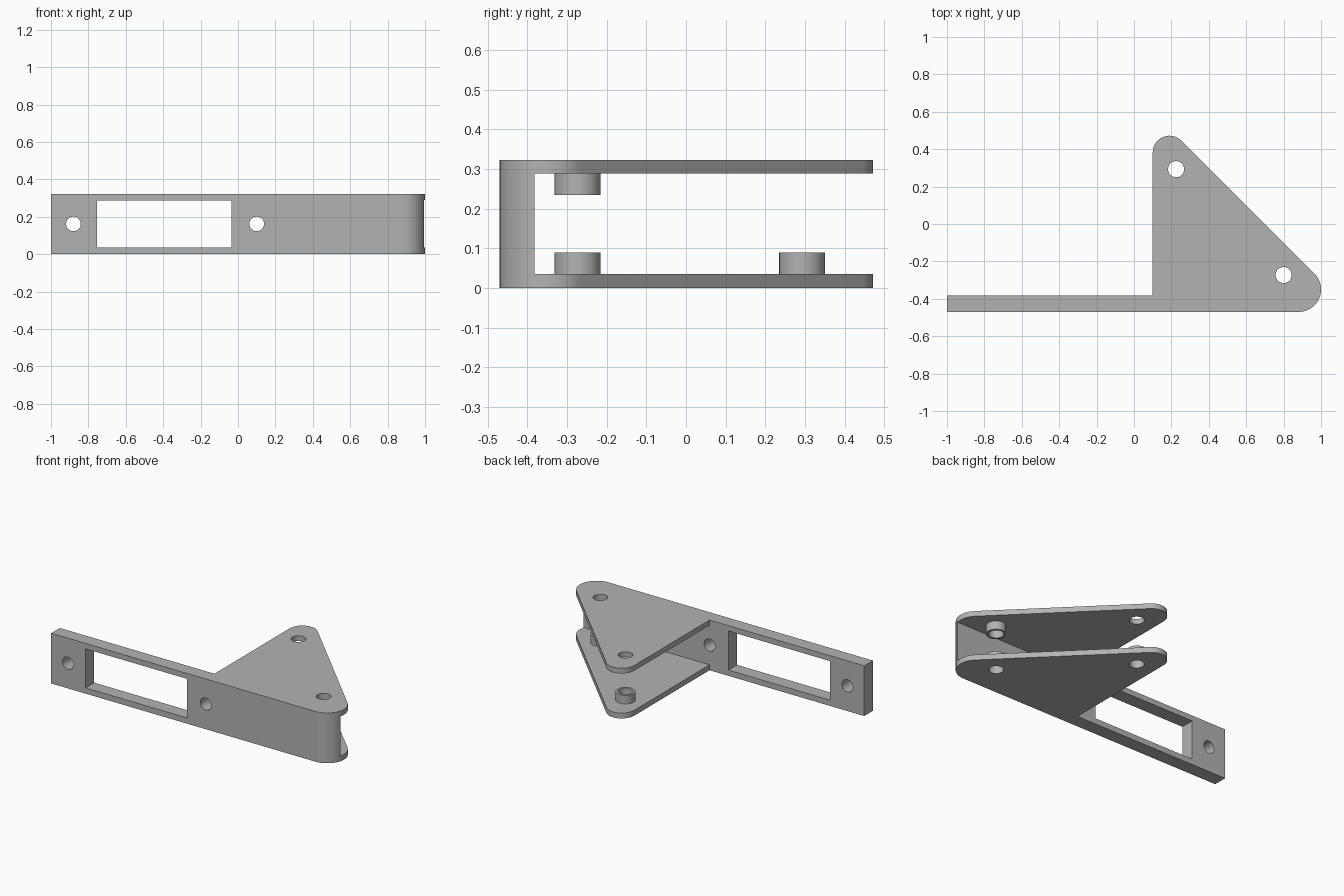
import bpy, bmesh
from math import sin, cos, radians, pi
from mathutils import Matrix, Vector

cube = bpy.data.objects.get("Cube")
if cube:
    bpy.data.objects.remove(cube, do_unlink=True)

HEIGHT, PLATE_LOW, PLATE_HIGH = 0.323, 0.035, 0.289
FRONT, WALL_BACK = -0.47, -0.382
PIVOT, TIP = (0.80, -0.273), (0.225, 0.293)   # screw positions on the plates
BOSS_R, HOLE_R, SIDES = 0.058, 0.043, 48

grey = bpy.data.materials.new("plain grey")
grey.use_nodes = True
colour = (0.45, 0.45, 0.45, 1)
grey.diffuse_color = colour
grey.node_tree.nodes["Principled BSDF"].inputs["Base Color"].default_value = colour


def finish(name, bm):
    bmesh.ops.recalc_face_normals(bm, faces=bm.faces)
    mesh = bpy.data.meshes.new(name)
    bm.to_mesh(mesh)
    bm.free()
    mesh.materials.append(grey)
    obj = bpy.data.objects.new(name, mesh)
    bpy.context.collection.objects.link(obj)
    return obj


def prism(name, outline, z0, z1):
    bm = bmesh.new()
    face = bm.faces.new([bm.verts.new((x, y, z0)) for x, y in outline])
    top = bmesh.ops.extrude_face_region(bm, geom=[face])["geom"]
    bmesh.ops.translate(bm, vec=(0, 0, z1 - z0),
                        verts=[v for v in top if isinstance(v, bmesh.types.BMVert)])
    return finish(name, bm)


def box(name, x0, x1, y0, y1, z0, z1):
    return prism(name, [(x0, y0), (x1, y0), (x1, y1), (x0, y1)], z0, z1)


def cylinder(name, centre, radius, depth, matrix=Matrix()):
    bm = bmesh.new()
    bmesh.ops.create_cone(bm, cap_ends=True, segments=SIDES, radius1=radius,
                          radius2=radius, depth=depth,
                          matrix=Matrix.Translation(centre) @ matrix)
    return finish(name, bm)


def arc(cx, cy, r, start, end, steps=20):
    angles = [radians(start + (end - start) * i / steps) for i in range(steps + 1)]
    return [(cx + r * cos(a), cy + r * sin(a)) for a in angles]


def cut(obj, cutter):
    cutter.hide_render = True
    mod = obj.modifiers.new("cut", "BOOLEAN")
    mod.operation, mod.solver, mod.object = "DIFFERENCE", "EXACT", cutter
    bpy.context.view_layer.objects.active = obj
    bpy.ops.object.modifier_apply(modifier=mod.name)
    bpy.data.objects.remove(cutter, do_unlink=True)


def smooth(obj):
    bpy.ops.object.select_all(action="DESELECT")
    obj.select_set(True)
    bpy.context.view_layer.objects.active = obj
    bpy.ops.object.shade_smooth_by_angle(angle=radians(30))


# Bracket: long arm joined to a rounded triangle
outline = [(-1, FRONT)]
outline += arc(0.88, -0.35, 0.12, -90, 45)
outline += arc(0.19, 0.382, 0.09, 45, 180)
outline += [(0.10, WALL_BACK), (-1, WALL_BACK)]
bracket = prism("bracket", outline, 0, HEIGHT)

# Gap that leaves an upper and a lower plate behind the wall
cut(bracket, box("gap", 0, 1.2, WALL_BACK, 0.6, PLATE_LOW, PLATE_HIGH))

# Window in the arm and a screw hole either side of it
cut(bracket, box("window", -0.755, -0.034, -0.6, -0.2, 0.037, 0.288))
for x in (-0.88, 0.10):
    cut(bracket, cylinder("arm_hole", (x, FRONT, 0.162), 0.039, 0.3,
                          Matrix.Rotation(pi / 2, 4, "X")))

# Screw holes through both plates
for x, y in (PIVOT, TIP):
    cut(bracket, cylinder("plate_hole", (x, y, HEIGHT / 2), HOLE_R, 1))
smooth(bracket)


# Hollow bosses standing on the inner plate faces
def boss(name, centre, base, rim):
    bm = bmesh.new()
    profile = [(BOSS_R, base), (BOSS_R, rim), (HOLE_R, rim), (HOLE_R, base)]
    verts = [bm.verts.new((centre[0] + r, centre[1], z)) for r, z in profile]
    edges = [bm.edges.new(pair) for pair in zip(verts, verts[1:])]
    bmesh.ops.spin(bm, geom=verts + edges, cent=Vector((*centre, 0)), axis=(0, 0, 1),
                   angle=2 * pi, steps=SIDES, use_merge=True)
    smooth(finish(name, bm))


boss("lower_pivot_boss", PIVOT, PLATE_LOW, 0.09)
boss("lower_tip_boss", TIP, PLATE_LOW, 0.09)
boss("upper_pivot_boss", PIVOT, PLATE_HIGH, 0.235)
